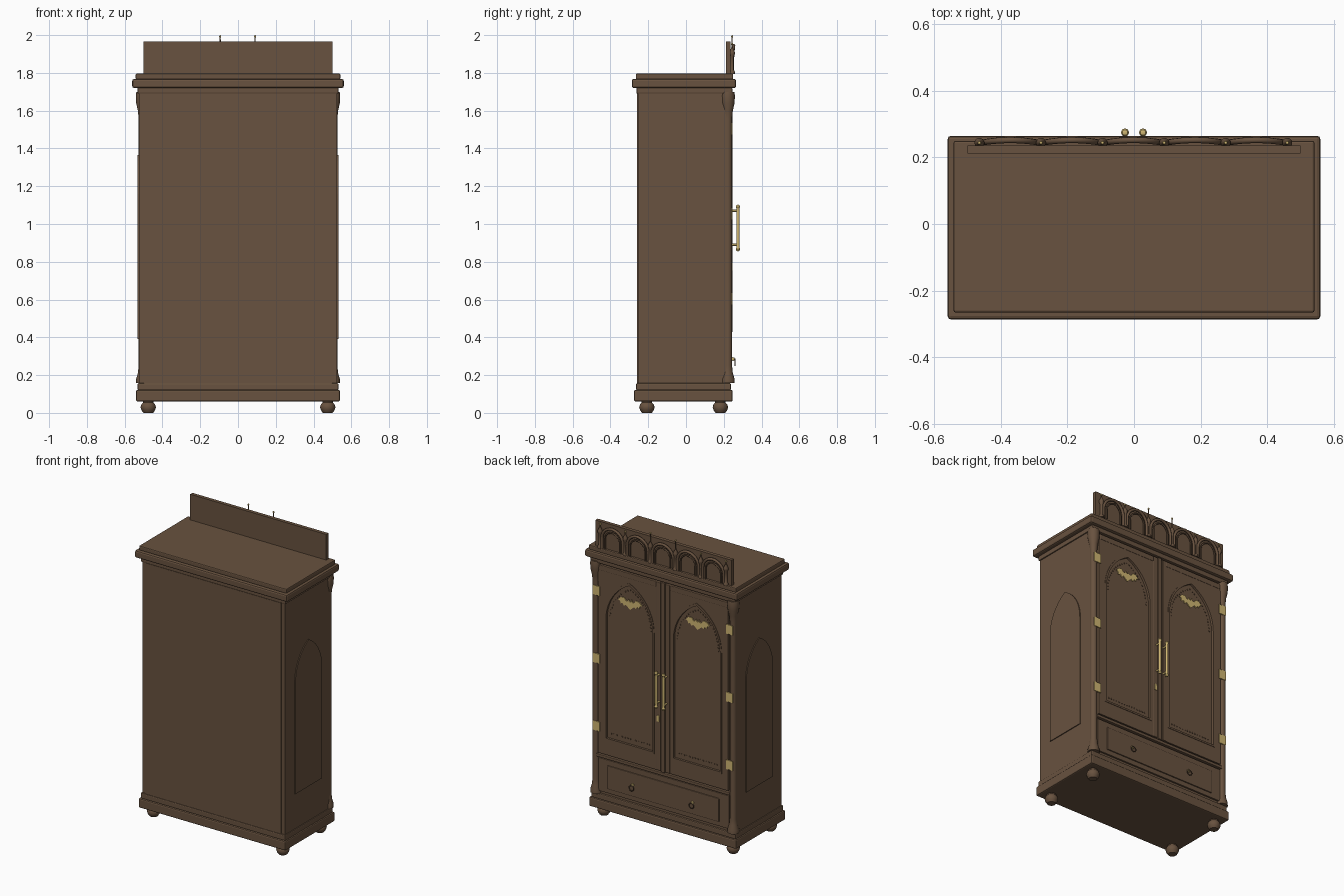
import bpy, bmesh, math
from mathutils import Vector

if "Cube" in bpy.data.objects:
    bpy.data.objects.remove(bpy.data.objects["Cube"], do_unlink=True)


def material(name, rgb):
    m = bpy.data.materials.new(name)
    m.use_nodes = True
    m.diffuse_color = (*rgb, 1)
    m.node_tree.nodes["Principled BSDF"].inputs["Base Color"].default_value = (*rgb, 1)
    return m


WOOD = material("brown wood", (0.14, 0.085, 0.05))
BRASS = material("aged brass", (0.63, 0.47, 0.17))


def finish(name, bm, mat, smooth=False, bevel=0):
    bmesh.ops.recalc_face_normals(bm, faces=bm.faces)
    me = bpy.data.meshes.new(name)
    bm.to_mesh(me)
    bm.free()
    me.materials.append(mat)
    ob = bpy.data.objects.new(name, me)
    bpy.context.collection.objects.link(ob)
    if bevel:
        mod = ob.modifiers.new("Bevel", "BEVEL")
        mod.width, mod.segments = bevel, 2
    if smooth:
        bpy.ops.object.select_all(action="DESELECT")
        ob.select_set(True)
        bpy.context.view_layer.objects.active = ob
        bpy.ops.object.shade_smooth_by_angle(angle=math.radians(40))
    return ob


def box(name, x, y, z, mat=WOOD, bevel=0):
    bm = bmesh.new()
    bmesh.ops.create_cube(bm, size=1)
    for v in bm.verts:
        v.co = [lo + (c + 0.5) * (hi - lo) for c, (lo, hi) in zip(v.co, (x, y, z))]
    return finish(name, bm, mat, bevel=bevel)


def prism(name, outline, d0, d1, mat=WOOD, sideways=False, hole=None):
    """Extrude an outline in the xz plane (yz if sideways); hole is a matching inner outline."""
    bm = bmesh.new()

    def ring(pts, d):
        return [bm.verts.new((d, a, b) if sideways else (a, d, b)) for a, b in pts]

    def bridge(r, s):
        for i in range(len(r)):
            j = (i + 1) % len(r)
            bm.faces.new((r[i], r[j], s[j], s[i]))

    a, b = ring(outline, d0), ring(outline, d1)
    bridge(a, b)
    if hole:
        c, d = ring(hole, d0), ring(hole, d1)
        bridge(c, d)
        bridge(a, c)
        bridge(b, d)
    else:
        bm.faces.new(a)
        bm.faces.new(b)
    return finish(name, bm, mat)


def lathe(name, profile, at, mat=WOOD, steps=20):
    bm = bmesh.new()
    vs = [bm.verts.new((r, 0, z)) for r, z in profile]
    edges = [bm.edges.new(p) for p in zip(vs, vs[1:])]
    bmesh.ops.spin(bm, geom=vs + edges, axis=(0, 0, 1), cent=(0, 0, 0),
                   angle=math.tau, steps=steps)
    bmesh.ops.remove_doubles(bm, verts=bm.verts, dist=1e-5)
    bmesh.ops.translate(bm, verts=bm.verts, vec=at)
    return finish(name, bm, mat, smooth=True)


def tube(name, pts, radius, mat=WOOD, cyclic=False):
    cu = bpy.data.curves.new(name, "CURVE")
    cu.dimensions = "3D"
    cu.bevel_depth, cu.bevel_resolution, cu.use_fill_caps = radius, 2, True
    sp = cu.splines.new("POLY")
    sp.points.add(len(pts) - 1)
    for p, co in zip(sp.points, pts):
        p.co = (*co, 1)
    sp.use_cyclic_u = cyclic
    cu.materials.append(mat)
    ob = bpy.data.objects.new(name, cu)
    bpy.context.collection.objects.link(ob)
    return ob


def pointed_arch(cx, w, z0, spring, apex, n=10):
    """Closed outline of a pointed arch of half-width w."""
    h = apex - spring
    r = (w * w + h * h) / (2 * w)
    end = math.atan2(h, r - w)
    half = [(w, z0)] + [(w - r + r * math.cos(end * i / n), spring + r * math.sin(end * i / n))
                        for i in range(n + 1)]
    return [(cx + x, z) for x, z in half] + [(cx - x, z) for x, z in half[-2::-1]]


# Carcass, plinth and cornice
box("carcass", (-0.525, 0.525), (-0.255, 0.225), (0.12, 1.74))
box("plain_panel", (-0.497, 0.497), (-0.26, -0.25), (0.155, 1.69))
box("plinth", (-0.54, 0.54), (-0.275, 0.247), (0.06, 0.122), bevel=0.008)
box("plinth_moulding", (-0.532, 0.532), (-0.264, 0.238), (0.12, 0.157), bevel=0.006)
box("cornice_lower", (-0.532, 0.532), (-0.262, 0.245), (1.69, 1.722), bevel=0.005)
box("cornice_main", (-0.56, 0.56), (-0.287, 0.265), (1.72, 1.768), bevel=0.01)
box("cornice_top", (-0.542, 0.542), (-0.266, 0.25), (1.765, 1.796), bevel=0.006)

# Bun feet
for x in (-0.475, 0.475):
    for y in (-0.207, 0.182):
        lathe("bun_foot", [(0, 0), (0.026, 0), (0.036, 0.014), (0.041, 0.03), (0.036, 0.046),
                           (0.028, 0.054), (0.028, 0.062), (0, 0.062)], (x, y, 0))

# Drawer across the bottom
box("drawer_rail", (-0.49, 0.49), (0.22, 0.243), (0.402, 0.422), bevel=0.004)
box("drawer_front", (-0.48, 0.48), (0.22, 0.236), (0.175, 0.395), bevel=0.003)
box("drawer_panel", (-0.41, 0.41), (0.23, 0.243), (0.205, 0.36), bevel=0.004)

# Centre post between the doors
box("centre_post", (-0.014, 0.014), (0.22, 0.245), (0.425, 1.685), bevel=0.004)

BAT = [(0, 0.012), (0.006, 0.016), (0.011, 0.03), (0.015, 0.014), (0.03, 0.012),
       (0.042, 0.03), (0.066, 0.028), (0.088, 0.008), (0.074, 0.004), (0.068, -0.014),
       (0.054, -0.008), (0.044, -0.024), (0.03, -0.014), (0.014, -0.028), (0, -0.04)]

for s in (-1, 1):
    # Arched panel on each side wall
    prism("side_panel", pointed_arch(-0.015, 0.14, 0.39, 1.13, 1.365),
          s * 0.52, s * 0.531, sideways=True)

    # Corner column with flared ends
    lathe("corner_column", [(0, 0.157), (0.036, 0.157), (0.035, 0.18), (0.026, 0.21),
                            (0.022, 0.25), (0.022, 1.56), (0.026, 1.6), (0.035, 1.64),
                            (0.037, 1.68), (0.034, 1.7), (0, 1.7)], (s * 0.504, 0.222, 0))

    # Door with a recessed pointed panel
    cx = s * 0.248
    door = box("door", sorted((s * 0.018, s * 0.478)), (0.215, 0.24), (0.43, 1.68))
    arch = pointed_arch(cx, 0.183, 0.53, 1.33, 1.615)
    cutter = prism("door_cutter", arch, 0.228, 0.3)
    cutter.hide_render = True
    cutter.hide_set(True)
    mod = door.modifiers.new("Recess", "BOOLEAN")
    mod.operation, mod.object, mod.solver = "DIFFERENCE", cutter, "EXACT"
    inner = pointed_arch(cx, 0.171, 0.542, 1.33, 1.597)
    prism("door_arch_moulding", arch, 0.226, 0.243, hole=inner)
    box("door_stile", sorted((s * 0.022, s * 0.05)), (0.235, 0.243), (0.43, 1.68), bevel=0.003)
    box("door_top_rail", sorted((s * 0.05, s * 0.47)), (0.235, 0.242), (1.645, 1.68), bevel=0.003)

    # Row of beads inside the panel
    bm = bmesh.new()
    beads = pointed_arch(cx, 0.15, 0.575, 1.33, 1.565, n=14)[1:-1]
    beads += [(cx + i * 0.02, 0.575) for i in range(-7, 8)]
    for x, z in beads:
        new = bmesh.ops.create_cube(bm, size=0.007)["verts"]
        bmesh.ops.translate(bm, verts=new, vec=(x, 0.228, z))
    finish("panel_beads", bm, WOOD)

    # Brass bat ornament
    bat = BAT + [(-x, z) for x, z in BAT[-2:0:-1]]
    prism("bat_ornament", [(cx + x, 1.475 + z) for x, z in bat], 0.226, 0.234, BRASS)

    # Hinges
    for z in (0.605, 1.055, 1.505):
        box("hinge", sorted((s * 0.465, s * 0.515)), (0.238, 0.246), (z - 0.031, z + 0.031), BRASS)

    # Long door handle with ball ends
    hx, hy = s * 0.027, 0.275
    lathe("door_handle", [(0, 0.855), (0.008, 0.858), (0.012, 0.867), (0.008, 0.876),
                          (0.0085, 0.89), (0.0085, 1.07), (0.008, 1.082), (0.012, 1.091),
                          (0.008, 1.1), (0, 1.103)], (hx, hy, 0), BRASS, 14)
    for z in (0.89, 1.07):
        tube("handle_mount", [(hx, 0.235, z), (hx, hy, z)], 0.006, BRASS)

    # Ring pull on the drawer
    px, pz = s * 0.22, 0.285
    lathe("pull_boss", [(0, -0.01), (0.008, -0.007), (0.01, 0), (0.008, 0.007), (0, 0.01)],
          (px, 0.248, pz), BRASS, 12)
    tube("ring_pull", [(px + 0.017 * math.sin(a * math.tau / 16), 0.259,
                        pz - 0.017 + 0.017 * math.cos(a * math.tau / 16)) for a in range(16)],
         0.003, WOOD, cyclic=True)

# Keyhole plate
prism("keyhole_plate", pointed_arch(0.034, 0.01, 0.755, 0.785, 0.797, 4), 0.24, 0.247, BRASS)

# Crest board with an arcade on its decorated face
box("crest_board", (-0.5, 0.5), (0.212, 0.236), (1.79, 1.966))
PITCH = 0.185
for i in range(5):
    cx = (i - 2) * PITCH - 0.002
    for w, r, top in ((0.077, 0.009, 1.945), (0.055, 0.005, 1.92)):
        outline = pointed_arch(cx, w, 1.797, top - w * 1.05, top, 8)
        tube("crest_arch", [(x, 0.246 + 0.006 * (1 - ((x - cx) / w) ** 2), z)
                            for x, z in outline], r)

# Crest colonnettes, the middle pair tipped with taller finials
for i in range(6):
    x = (i - 2.5) * PITCH - 0.002
    tip = 1.995 if i in (2, 3) else 1.955
    lathe("crest_colonnette", [(0, 1.795), (0.015, 1.795), (0.015, 1.808), (0.009, 1.815),
                               (0.009, 1.885), (0.015, 1.9), (0.015, 1.91), (0.004, 1.935),
                               (0.003, tip - 0.008), (0, tip - 0.007)], (x, 0.244, 0), steps=14)
    lathe("finial_tip", [(0, tip - 0.009), (0.005, tip - 0.006), (0.006, tip - 0.002),
                         (0.004, tip + 0.003), (0, tip + 0.005)], (x, 0.244, 0), BRASS, 10)
